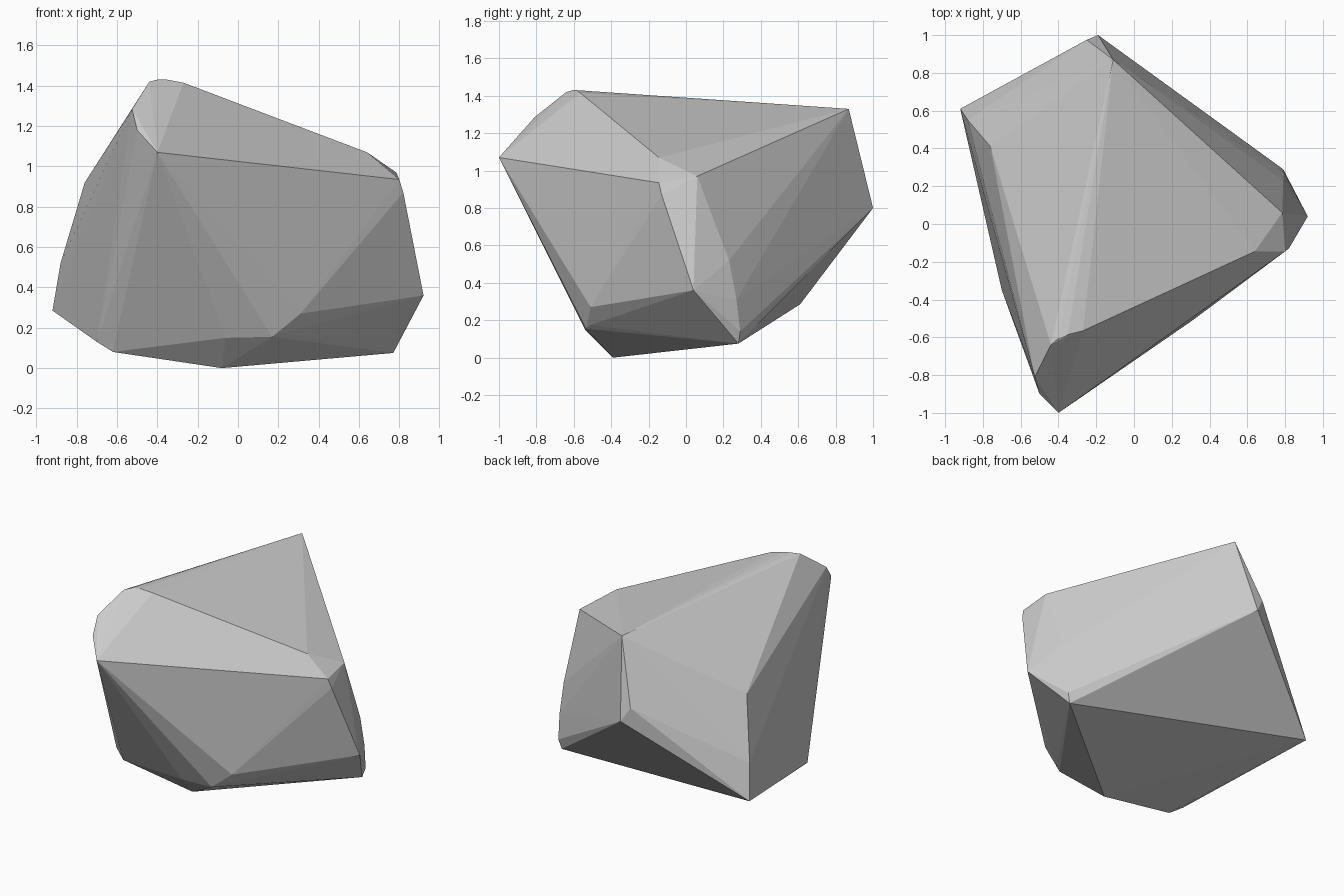
import bpy, bmesh

if "Cube" in bpy.data.objects:
    bpy.data.objects.remove(bpy.data.objects["Cube"])

# Corner points of the boulder, grouped by region
crown = [(-.40, -1.0, 1.07), (-.50, -.90, 1.18), (-.525, -.81, 1.285),
         (-.44, -.64, 1.42), (-.40, -.605, 1.43), (-.35, -.585, 1.43),
         (-.27, -.565, 1.415), (-.11, .87, 1.33)]
right_side = [(.64, -.145, 1.07), (.80, -.145, .935), (.82, -.13, .87),
              (.785, .06, .97), (.92, .04, .36), (.79, .23, .52),
              (.795, .27, .31), (.79, .29, .14), (.77, .28, .075)]
back_left = [(-.19, 1.0, .80), (-.25, .975, .90), (-.76, .41, .92),
             (-.88, .55, .52), (-.92, .61, .285)]
base = [(-.70, -.35, .13), (-.62, -.39, .08), (-.08, -.39, 0),
        (-.06, -.54, .15), (.17, -.535, .155), (.22, -.51, .175),
        (.31, -.51, .27)]

# Wrap the points in a convex hull
bm = bmesh.new()
for p in crown + right_side + back_left + base:
    bm.verts.new(p)
hull = bmesh.ops.convex_hull(bm, input=bm.verts[:])
loose = [v for v in bm.verts if not v.link_faces]
bmesh.ops.delete(bm, geom=loose, context='VERTS')

# Merge nearly flat triangles into larger facets
bmesh.ops.dissolve_limit(bm, angle_limit=0.02, verts=bm.verts[:], edges=bm.edges[:])
bmesh.ops.recalc_face_normals(bm, faces=bm.faces[:])
mesh = bpy.data.meshes.new("boulder")
bm.to_mesh(mesh)
bm.free()
bpy.context.collection.objects.link(bpy.data.objects.new("boulder", mesh))
